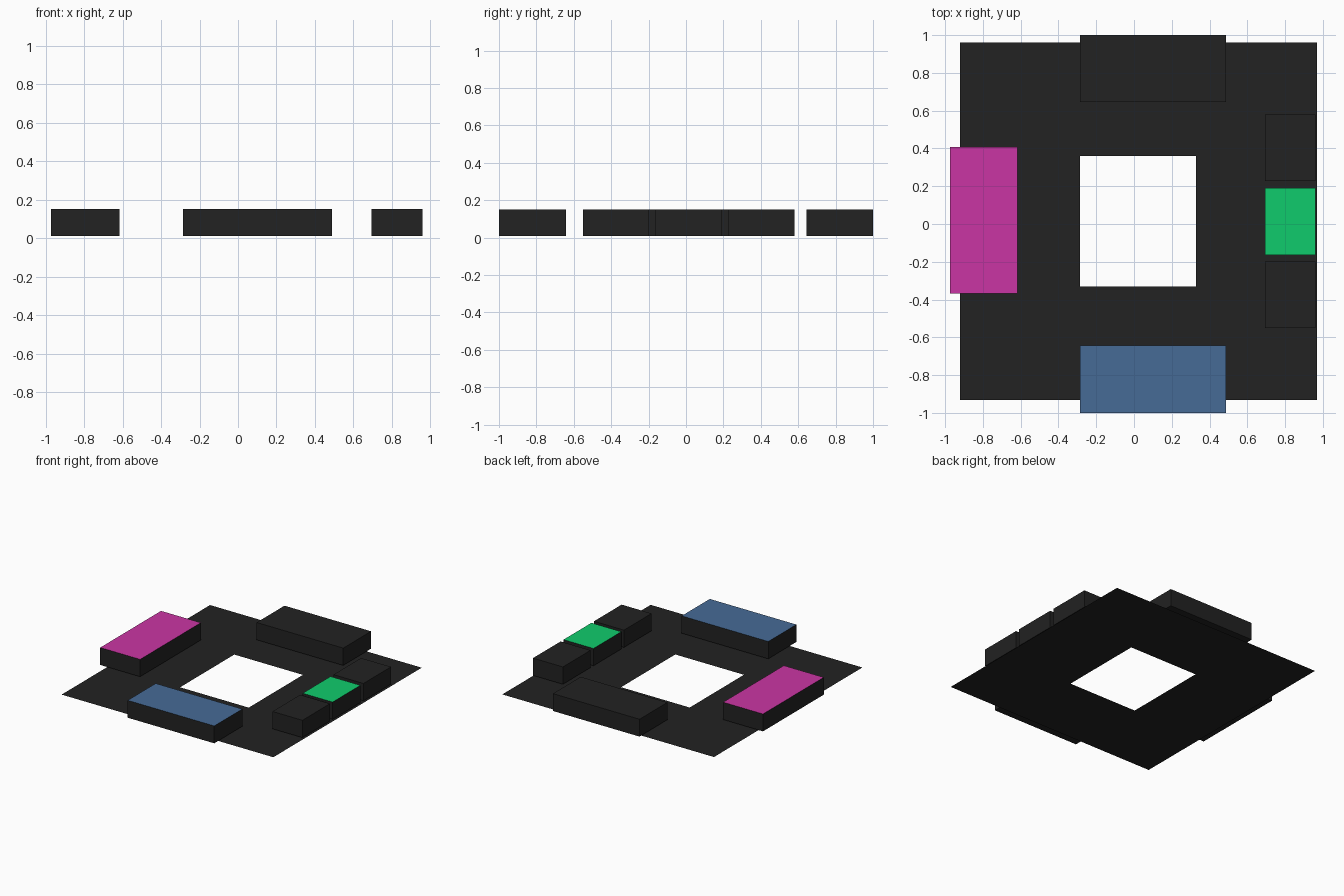
import bpy
import bmesh

if "Cube" in bpy.data.objects:
    bpy.data.objects.remove(bpy.data.objects["Cube"], do_unlink=True)


def make_material(name, rgb):
    mat = bpy.data.materials.new(name)
    mat.use_nodes = True
    colour = (*rgb, 1.0)
    mat.diffuse_color = colour
    mat.node_tree.nodes["Principled BSDF"].inputs["Base Color"].default_value = colour
    return mat


charcoal = make_material("charcoal", (0.016, 0.016, 0.016))
magenta = make_material("magenta", (0.59, 0.036, 0.37))
green = make_material("green", (0.005, 0.6, 0.15))
blue = make_material("blue", (0.061, 0.145, 0.305))


def add_object(name, bm, materials):
    mesh = bpy.data.meshes.new(name)
    bm.to_mesh(mesh)
    bm.free()
    for mat in materials:
        mesh.materials.append(mat)
    obj = bpy.data.objects.new(name, mesh)
    bpy.context.collection.objects.link(obj)
    return obj


def add_block(name, x, y, top_material=charcoal, z=(0.01, 0.15)):
    """Box between the given ranges, with its own colour on the upper face."""
    bm = bmesh.new()
    bmesh.ops.create_cube(bm, size=1)
    for v in bm.verts:
        v.co = [sum(r) / 2 + c * (r[1] - r[0]) for c, r in zip(v.co, (x, y, z))]
    bm.normal_update()
    for face in bm.faces:
        face.material_index = 1 if face.normal.z > 0.5 else 0
    add_object(name, bm, [charcoal, top_material])


# Thin floor sheet: a three by three grid without its centre cell
xs = (-0.922, -0.285, 0.328, 0.968)
ys = (-0.932, -0.332, 0.36, 0.96)
bm = bmesh.new()
grid = [[bm.verts.new((x, y, 0)) for x in xs] for y in ys]
for j in range(3):
    for i in range(3):
        if (i, j) != (1, 1):
            bm.faces.new((grid[j][i], grid[j][i + 1], grid[j + 1][i + 1], grid[j + 1][i]))
add_object("floor_sheet", bm, [charcoal])

# Long blocks on the front, back and right sides
long_x = (-0.285, 0.488)
add_block("front_block", long_x, (-1.0, -0.642), blue)
add_block("back_block", long_x, (0.645, 1.0))
add_block("right_block", (-0.973, -0.617), (-0.367, 0.408), magenta)

# Row of three small blocks on the left side
row = (("front", -0.55, -0.198, charcoal),
       ("middle", -0.165, 0.19, green),
       ("back", 0.228, 0.58, charcoal))
for place, y0, y1, mat in row:
    add_block("left_" + place + "_block", (0.693, 0.96), (y0, y1), mat)
